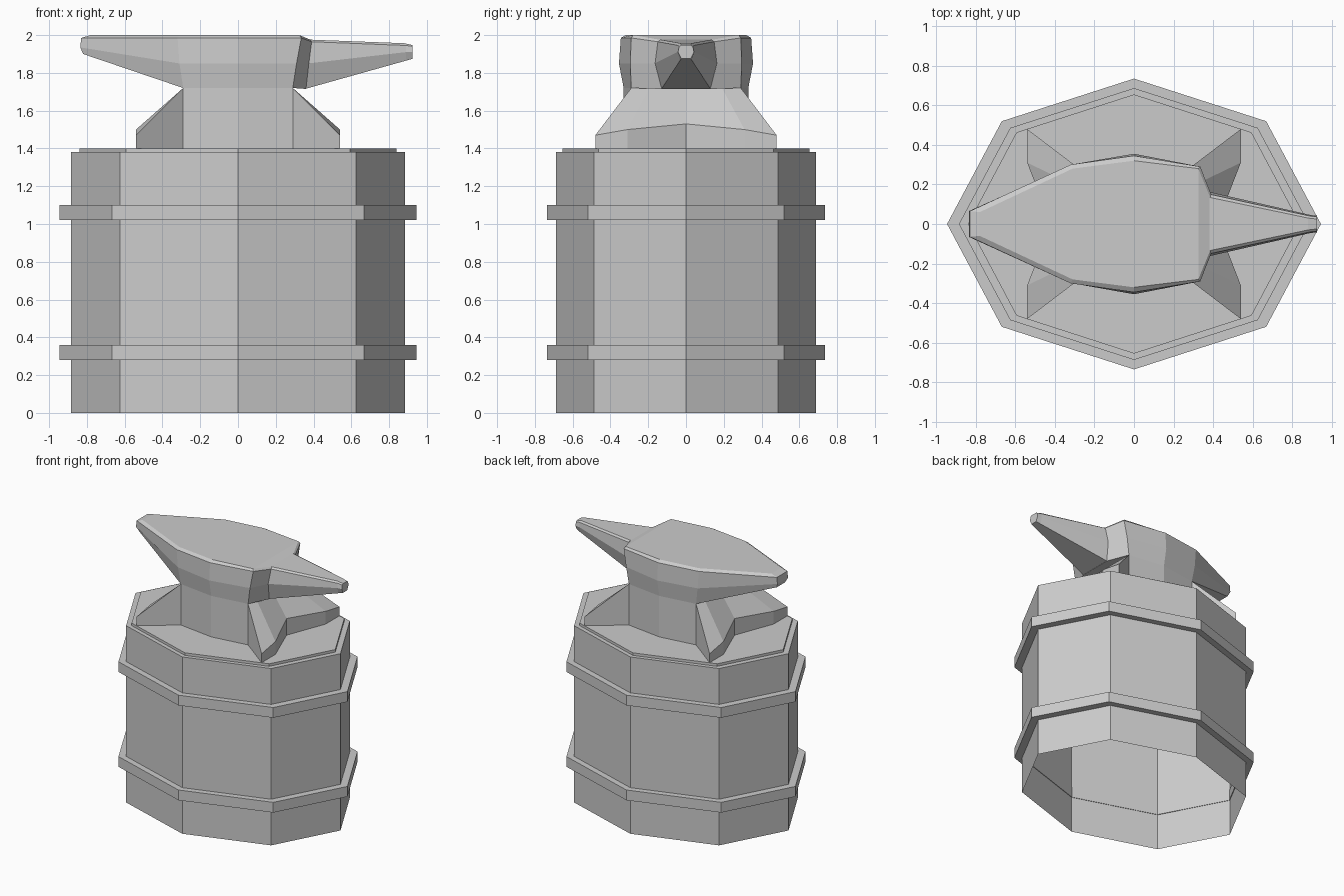
import bpy, bmesh, math

cube = bpy.data.objects.get("Cube")
if cube:
    bpy.data.objects.remove(cube)

grey = bpy.data.materials.new("plain grey")
grey.use_nodes = True
grey.diffuse_color = (0.6, 0.6, 0.6, 1)
grey.node_tree.nodes["Principled BSDF"].inputs["Base Color"].default_value = (0.6, 0.6, 0.6, 1)


def loft(name, loops, caps=False, closed=False):
    """Join counter-clockwise loops with quads; caps are strips across mirrored pairs."""
    bm = bmesh.new()
    rings = [[bm.verts.new(p) for p in loop] for loop in loops]
    n = len(rings[0])
    pairs = list(zip(rings, rings[1:]))
    if closed:
        pairs.append((rings[-1], rings[0]))
    for a, b in pairs:
        for i in range(n):
            j = (i + 1) % n
            bm.faces.new((a[i], a[j], b[j], b[i]))
    if caps:
        for ring in (rings[0], rings[-1]):
            for i in range(n // 2 - 1):
                bm.faces.new((ring[i], ring[i + 1], ring[n - 2 - i], ring[n - 1 - i]))
    bmesh.ops.remove_doubles(bm, verts=bm.verts, dist=0.0005)
    if caps or closed:
        bmesh.ops.recalc_face_normals(bm, faces=bm.faces)
    mesh = bpy.data.meshes.new(name)
    bm.to_mesh(mesh)
    bm.free()
    mesh.materials.append(grey)
    obj = bpy.data.objects.new(name, mesh)
    bpy.context.collection.objects.link(obj)
    return obj


def octagon(rx, ry, z):
    return [(rx * math.cos(i * math.pi / 4), ry * math.sin(i * math.pi / 4), z) for i in range(8)]


def both_sides(points):
    """Mirror points, listed from the -x end to the +x end, across y."""
    return points[::-1] + [(x, -y, z) for x, y, z in points]


# Barrel, open underneath, with a slightly raised lid
loft("barrel", [octagon(0.885, 0.687, 0), octagon(0.885, 0.687, 1.38),
                octagon(0.84, 0.655, 1.38), octagon(0.84, 0.655, 1.4),
                octagon(0, 0, 1.4)])

# Two hoops round the barrel
for name, z in (("lower_hoop", 0.28), ("upper_hoop", 1.02)):
    loft(name, [octagon(0.88, 0.683, z), octagon(0.945, 0.735, z),
                octagon(0.945, 0.735, z + 0.08), octagon(0.88, 0.683, z + 0.08)], closed=True)


# Anvil foot: four splayed corners rising to the waist
def four_way(quarter):
    """Mirror a quarter outline, from the +x axis to the +y axis, into a full loop."""
    half = quarter + [(-x, y, z) for x, y, z in quarter[-2::-1]]
    return half + [(x, -y, z) for x, y, z in half[-2:0:-1]]


plan = [(0.42, 0), (0.54, 0.31), (0.54, 0.48), (0.29, 0.29), (0, 0.33)]
waist = [(0.29, 0), (0.29, 0.19), (0.29, 0.29), (0.29, 0.29), (0, 0.33)]
heights = (1.53, 1.5, 1.47, 1.72, 1.72)
loft("anvil_foot", [four_way([(x, y, 1.385) for x, y in plan]),
                    four_way([(x, y, z) for (x, y), z in zip(plan, heights)]),
                    four_way([(x, y, 1.72) for x, y in waist])])

# Anvil body: heel, back corner, middle, shoulder, horn root at each level
loft("anvil_body", [both_sides(level) for level in (
    [(-0.82, 0.05, 1.9), (-0.29, 0.29, 1.72), (0, 0.33, 1.72), (0.29, 0.29, 1.72), (0.36, 0.13, 1.715)],
    [(-0.835, 0.065, 1.935), (-0.31, 0.3, 1.85), (0, 0.355, 1.85), (0.31, 0.295, 1.85), (0.375, 0.165, 1.85)],
    [(-0.83, 0.065, 1.985), (-0.32, 0.3, 1.985), (0, 0.345, 1.985), (0.335, 0.29, 1.985), (0.39, 0.15, 1.965)],
    [(-0.78, 0.06, 2), (-0.31, 0.28, 2), (0, 0.32, 2), (0.325, 0.28, 2), (0.385, 0.135, 1.975)],
)], caps=True)


# Horn: tapered bar with chamfered top edges
def section(points):
    return points + [(x, -y, z) for x, y, z in points[::-1]]


loft("anvil_horn", [section(s) for s in (
    [(0.355, 0.13, 1.715), (0.37, 0.165, 1.85), (0.385, 0.15, 1.965), (0.38, 0.135, 1.976)],
    [(0.89, 0.032, 1.865), (0.89, 0.046, 1.91), (0.89, 0.04, 1.945), (0.88, 0.03, 1.957)],
    [(0.925, 0.025, 1.875), (0.925, 0.042, 1.91), (0.925, 0.036, 1.94), (0.925, 0.025, 1.947)],
)], caps=True)
